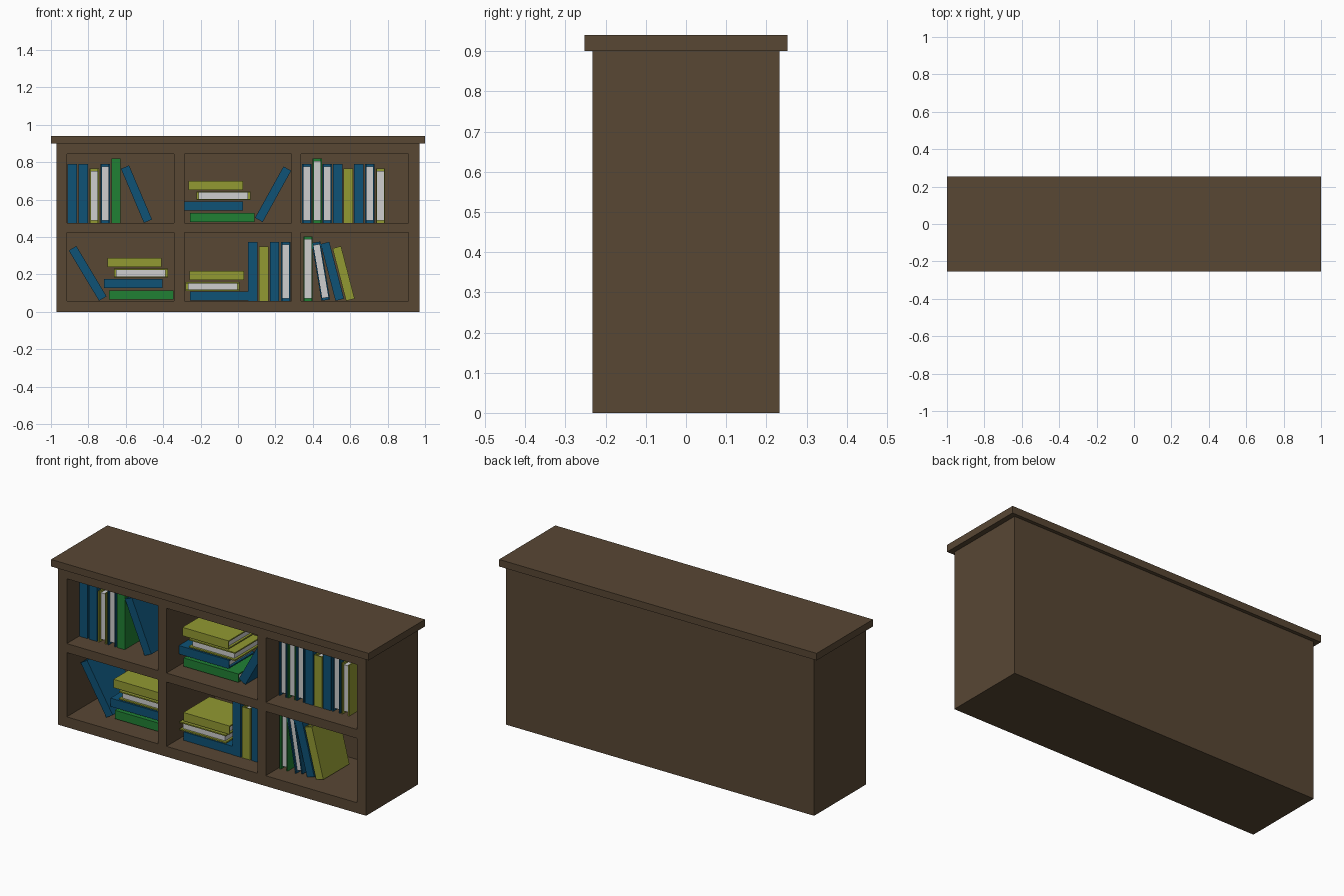
import bpy, bmesh
from math import radians

if "Cube" in bpy.data.objects:
    bpy.data.objects.remove(bpy.data.objects["Cube"])


def material(name, rgb):
    m = bpy.data.materials.new(name)
    m.diffuse_color = (*rgb, 1)
    m.use_nodes = True
    m.node_tree.nodes["Principled BSDF"].inputs["Base Color"].default_value = m.diffuse_color
    return m


WOOD = material("dark brown wood", (0.098, 0.063, 0.034))
BLUE = material("blue cover", (0.0044, 0.084, 0.181))
YELLOW = material("olive yellow cover", (0.287, 0.319, 0.032))
GREEN = material("green cover", (0.0144, 0.216, 0.034))
PAPER = material("white paper", (0.62, 0.62, 0.62))


def prism(bm, profile, z0, z1, mat=0):
    """Extrude an xy outline from z0 up to z1."""
    face = bm.faces.new([bm.verts.new((x, y, z0)) for x, y in profile])
    new = bmesh.ops.extrude_face_region(bm, geom=[face])["geom"]
    top = [v for v in new if isinstance(v, bmesh.types.BMVert)]
    bmesh.ops.translate(bm, vec=(0, 0, z1 - z0), verts=top)
    for v in top:
        for f in v.link_faces:
            f.material_index = mat
    face.material_index = mat


def box(bm, x0, x1, y0, y1, z0, z1, mat=0):
    prism(bm, [(x0, y0), (x1, y0), (x1, y1), (x0, y1)], z0, z1, mat)


def finish(name, bm, mats):
    bmesh.ops.recalc_face_normals(bm, faces=bm.faces)
    me = bpy.data.meshes.new(name)
    bm.to_mesh(me)
    bm.free()
    for m in mats:
        me.materials.append(m)
    ob = bpy.data.objects.new(name, me)
    bpy.context.collection.objects.link(ob)
    return ob


# cabinet body with six compartments cut from the front
COLS = [(-0.915, -0.342), (-0.287, 0.285), (0.338, 0.911)]
ROWS = [(0.059, 0.425), (0.476, 0.845)]
bm = bmesh.new()
box(bm, -0.97, 0.97, -0.233, 0.233, 0, 0.9)
body = finish("cabinet_body", bm, [WOOD])
bm = bmesh.new()
for x0, x1 in COLS:
    for z0, z1 in ROWS:
        box(bm, x0, x1, -0.4, 0.2, z0, z1)
cutter = finish("compartment_cutter", bm, [WOOD])
cutter.hide_render = True
cutter.display_type = 'WIRE'
cut = body.modifiers.new("compartments", 'BOOLEAN')
cut.operation = 'DIFFERENCE'
cut.solver = 'EXACT'
cut.object = cutter

# overhanging top board
bm = bmesh.new()
box(bm, -1, 1, -0.253, 0.253, 0.9, 0.94)
finish("top_board", bm, [WOOD])

# books: U-shaped cover around an inset page block
FRONT, DEPTH, COVER, INSET = -0.123, 0.235, 0.007, 0.013
HEIGHT = {BLUE: 0.314, YELLOW: 0.29, GREEN: 0.344}


def book(name, x, z, colour, pages_out=False, angle=0, t=0.05, h=None):
    h = h or HEIGHT[colour]
    c, d = COVER, DEPTH
    outline = [(0, 0), (t, 0), (t, d), (t - c, d), (t - c, c), (c, c), (c, d), (0, d)]
    bm = bmesh.new()
    prism(bm, outline, 0, h)
    box(bm, c, t - c, c, d - INSET, INSET, h - INSET, 1)
    if pages_out:
        for v in bm.verts:
            v.co.y = d - v.co.y
    ob = finish(name, bm, [colour, PAPER])
    ob.location = (x, FRONT, z)
    ob.rotation_euler.y = radians(angle)


# upright books: left edge, colour, pages facing out
LOW, HIGH = ROWS[0][0], ROWS[1][0]
upright = [
    (HIGH, [(-0.912, BLUE, 0), (-0.853, BLUE, 0), (-0.794, YELLOW, 1),
            (-0.735, BLUE, 1), (-0.677, GREEN, 0),
            (0.343, BLUE, 1), (0.398, GREEN, 1), (0.452, BLUE, 1), (0.508, BLUE, 0),
            (0.565, YELLOW, 0), (0.621, BLUE, 0), (0.679, BLUE, 1), (0.737, YELLOW, 1)]),
    (LOW, [(0.053, BLUE, 0), (0.112, YELLOW, 0), (0.170, BLUE, 0),
           (0.231, BLUE, 1), (0.349, GREEN, 1)]),
]
for z, row in upright:
    for x, colour, out in row:
        book("upright_book", x, z, colour, out)

# leaning books: lower left corner, colour, pages out, tilt
for x, z, colour, out, tilt in [
        (-0.503, HIGH, BLUE, 0, -23), (0.091, 0.503, BLUE, 0, 29),
        (-0.743, LOW, BLUE, 0, -31), (0.446, LOW, BLUE, 1, -9.5),
        (0.521, LOW, BLUE, 0, -14.5), (0.578, LOW, YELLOW, 0, -14.5)]:
    book("leaning_book", x, z, colour, out, tilt, t=0.047)

# lying stacks: left edge, top height, colour, pages out
for x, z, colour, out in [
        (-0.256, 0.529, GREEN, 0), (-0.286, 0.591, BLUE, 0),
        (-0.223, 0.645, YELLOW, 1), (-0.264, 0.701, YELLOW, 0),
        (-0.690, 0.115, GREEN, 0), (-0.717, 0.177, BLUE, 0),
        (-0.664, 0.231, YELLOW, 1), (-0.698, 0.289, YELLOW, 0),
        (-0.256, 0.108, BLUE, 0), (-0.281, 0.160, YELLOW, 1), (-0.258, 0.218, YELLOW, 0)]:
    book("stacked_book", x, z, colour, out, 90, t=0.048)
